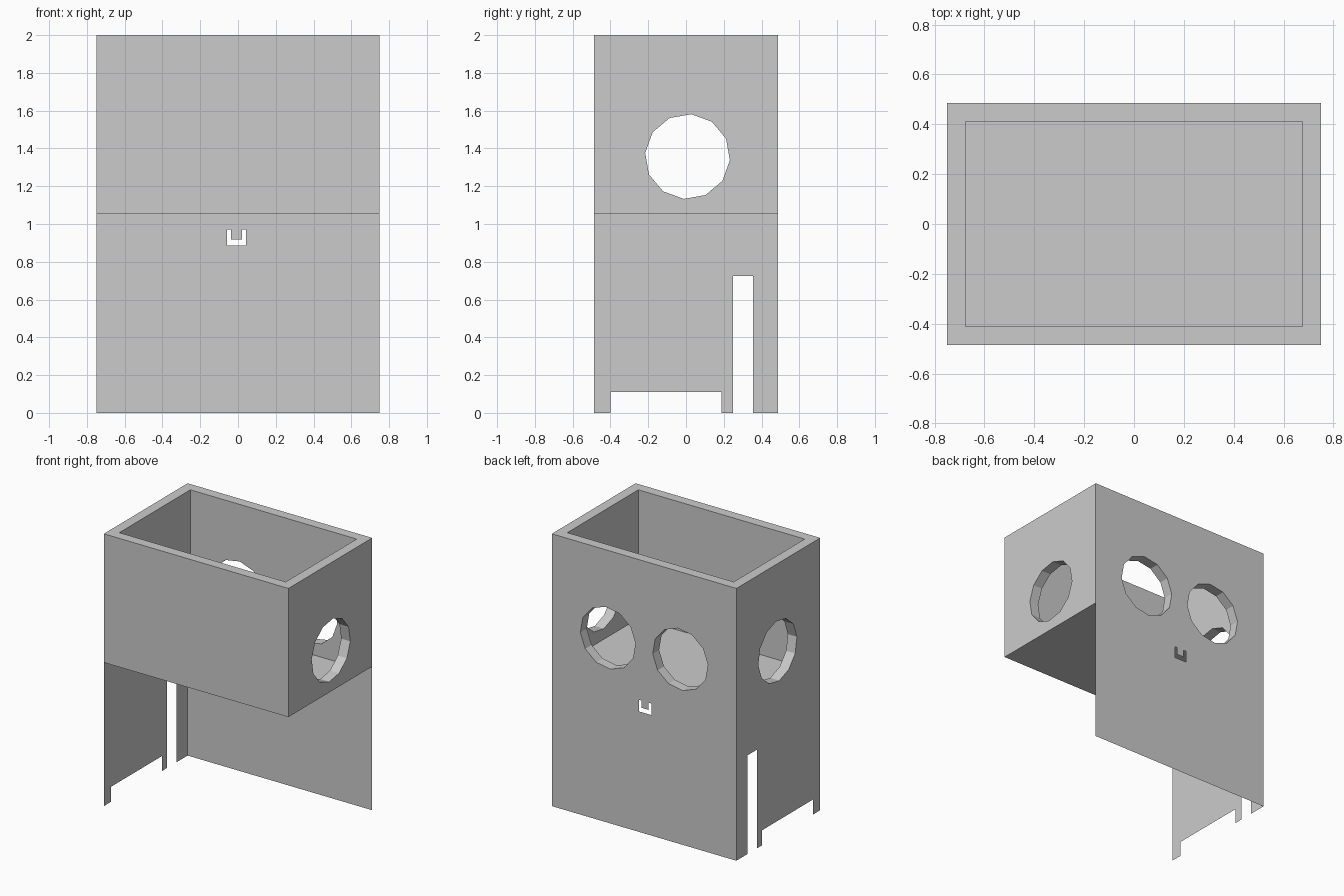
import bpy, bmesh
from math import radians
from mathutils import Matrix, Vector

cube = bpy.data.objects.get("Cube")
if cube:
    bpy.data.objects.remove(cube, do_unlink=True)

HX, HY = 0.75, 0.486          # outer half sizes
WALL = 0.074                  # thickness of the upper walls
BASE, TOP = 1.055, 2.0        # bottom and top of the upper box
HOLE_R, HOLE_Z = 0.225, 1.357

grey = bpy.data.materials.new("plain grey")
grey.use_nodes = True
grey.diffuse_color = (0.6, 0.6, 0.6, 1)
grey.node_tree.nodes["Principled BSDF"].inputs["Base Color"].default_value = (0.6, 0.6, 0.6, 1)


def add_object(name, bm):
    mesh = bpy.data.meshes.new(name)
    bm.to_mesh(mesh)
    bm.free()
    mesh.materials.append(grey)
    obj = bpy.data.objects.new(name, mesh)
    bpy.context.collection.objects.link(obj)
    return obj


def sheet(name, us, vs, place, skip=()):
    """Thin panel on a grid of cuts, leaving out the skipped cells."""
    bm = bmesh.new()
    grid = [[bm.verts.new(place(u, v)) for v in vs] for u in us]
    for i in range(len(us) - 1):
        for j in range(len(vs) - 1):
            if (i, j) not in skip:
                bm.faces.new((grid[i][j], grid[i][j + 1],
                              grid[i + 1][j + 1], grid[i + 1][j]))
    return add_object(name, bm)


def block(name, size, centre):
    bm = bmesh.new()
    bmesh.ops.create_cube(bm, size=1)
    bmesh.ops.scale(bm, vec=Vector(size), verts=bm.verts)
    bmesh.ops.translate(bm, vec=Vector(centre), verts=bm.verts)
    return add_object(name, bm)


def drill(name, turn, centre, depth):
    bm = bmesh.new()
    matrix = Matrix.Translation(centre) @ turn
    bmesh.ops.create_cone(bm, cap_ends=True, segments=12, radius1=HOLE_R,
                          radius2=HOLE_R, depth=depth, matrix=matrix)
    return add_object(name, bm)


# Upper box: four thick walls, open above
mid, height = (BASE + TOP) / 2, TOP - BASE
box = block("upper_box_walls", (2 * HX, 2 * HY, height), (0, 0, mid))
cutters = [block("inside_cutter", (2 * (HX - WALL), 2 * (HY - WALL), 2 * height), (0, 0, mid))]

# Round holes: one through both sides, two in the back
tilt = Matrix.Rotation(radians(-5), 4, 'X')
cutters.append(drill("side_hole_cutter", tilt @ Matrix.Rotation(radians(90), 4, 'Y'),
                     (0.008, 0.008, HOLE_Z), 2))
tilt = Matrix.Rotation(radians(5), 4, 'Y')
for x in (-0.294, 0.294):
    cutters.append(drill("back_hole_cutter", tilt @ Matrix.Rotation(radians(90), 4, 'X'),
                         (x, HY, HOLE_Z), 0.4))

for cutter in cutters:
    mod = box.modifiers.new(cutter.name, 'BOOLEAN')
    mod.operation = 'DIFFERENCE'
    mod.solver = 'EXACT'
    mod.object = cutter
bpy.context.view_layer.update()
carved = bpy.data.meshes.new_from_object(box.evaluated_get(bpy.context.evaluated_depsgraph_get()))
box.modifiers.clear()
box.data = carved
for cutter in cutters:
    bpy.data.objects.remove(cutter, do_unlink=True)

# Thin floor of the box
sheet("box_floor", (-HX + WALL, HX - WALL), (-HY + WALL, HY - WALL),
      lambda u, v: (u, v, BASE))

# Lower back panel with a small hook-shaped slot
sheet("lower_back_panel", (-HX, -0.058, -0.037, 0.021, 0.042, HX),
      (0, 0.885, 0.917, 0.97, BASE), lambda u, v: (u, HY, v),
      skip={(1, 1), (2, 1), (3, 1), (1, 2), (3, 2)})

# Lower side panel with a low notch and a tall slot
sheet("lower_right_panel", (-HY, -0.4, 0.187, 0.25, 0.355, HY),
      (0, 0.11, 0.725, BASE), lambda u, v: (-HX, u, v),
      skip={(1, 0), (3, 0), (3, 1)})
